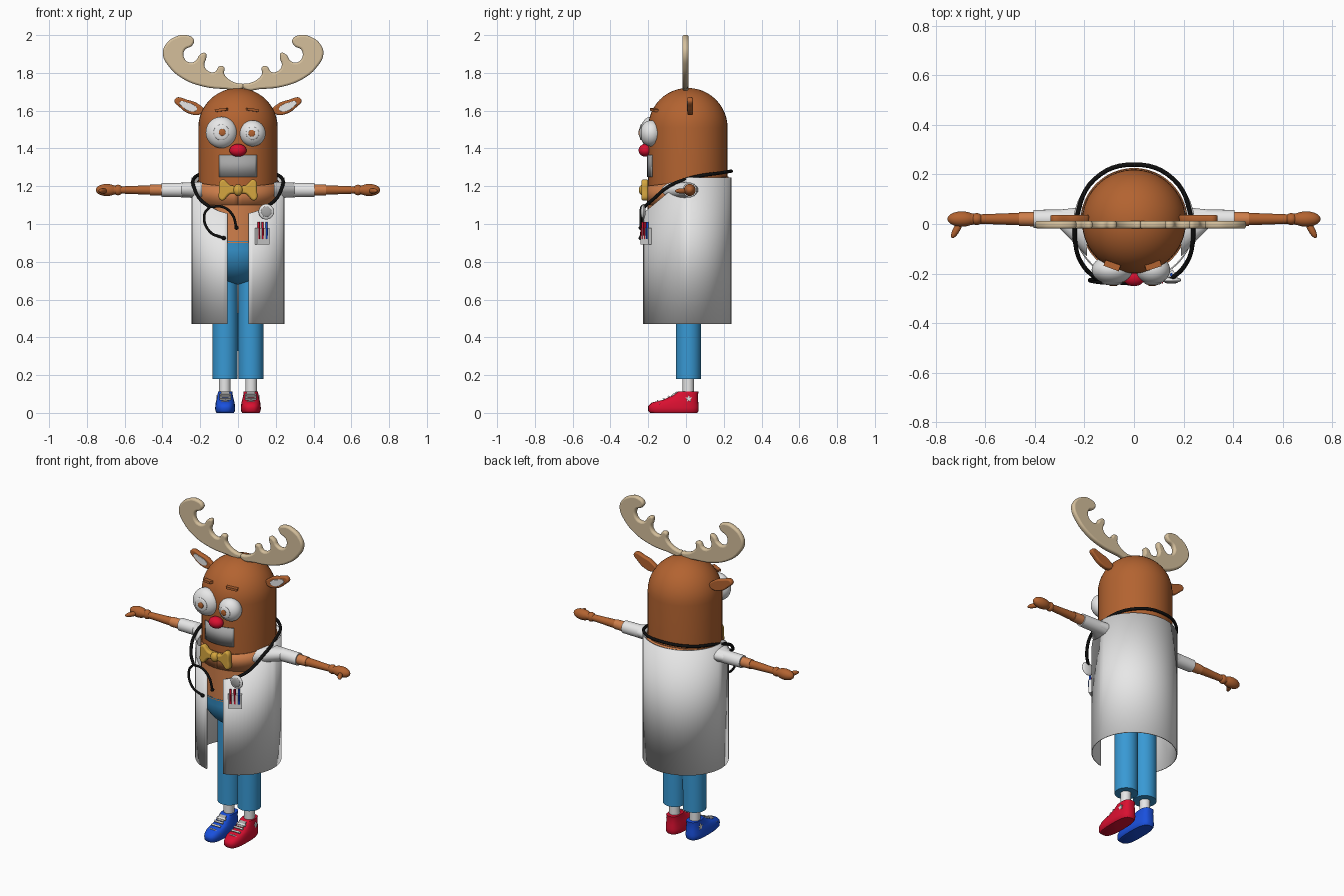
import bpy, bmesh, math
from math import sin, cos, pi
from mathutils import Vector

cube = bpy.data.objects.get("Cube")
if cube:
    bpy.data.objects.remove(cube)


def material(name, *rgb):
    m = bpy.data.materials.new(name)
    m.use_nodes = True
    m.diffuse_color = (*rgb, 1)
    m.node_tree.nodes["Principled BSDF"].inputs["Base Color"].default_value = (*rgb, 1)
    return m


brown = material("brown fur", .45, .125, .03)
light = material("light brown", .62, .21, .07)
tan = material("antler tan", .66, .52, .33)
white = material("white", .82, .82, .82)
grey = material("mouth grey", .38, .38, .38)
denim = material("trouser blue", .04, .32, .66)
red = material("red", .7, .005, .03)
blue = material("shoe blue", .01, .08, .72)
gold = material("gold", .66, .38, .05)
black = material("black", .005, .005, .005)

CY = .01  # body axis
SIDES = {"right": -1, "left": 1}


def finish(name, mesh, *mats, angle=40):
    ob = bpy.data.objects.new(name, mesh)
    bpy.context.collection.objects.link(ob)
    mesh.materials.clear()
    for m in mats:
        mesh.materials.append(m)
    bpy.ops.object.select_all(action="DESELECT")
    ob.select_set(True)
    bpy.context.view_layer.objects.active = ob
    bpy.ops.object.shade_smooth_by_angle(angle=math.radians(angle))
    return ob


def loft(name, rings, *mats, mat_rule=None, angle=40):
    """Skin a list of equal-length vertex rings and cap both ends."""
    bm = bmesh.new()
    loops = [[bm.verts.new(p) for p in ring] for ring in rings]
    n = len(loops[0])
    for k, (a, b) in enumerate(zip(loops, loops[1:])):
        for i in range(n):
            f = bm.faces.new((a[i], a[(i + 1) % n], b[(i + 1) % n], b[i]))
            f.material_index = mat_rule(k) if mat_rule else 0
    bm.faces.new(loops[0])
    bm.faces.new(loops[-1])
    bmesh.ops.recalc_face_normals(bm, faces=bm.faces)
    mesh = bpy.data.meshes.new(name)
    bm.to_mesh(mesh)
    bm.free()
    return finish(name, mesh, *mats, angle=angle)


def circle(n=40):
    return [(cos(2 * pi * i / n), sin(2 * pi * i / n)) for i in range(n)]


def lathe(name, profile, mat, x=0, y=CY):
    return loft(name, [[(x + r * c, y + r * s, z) for c, s in circle()] for r, z in profile], mat)


def limb(name, sections, mat, side):
    """Tube along x from (x, y, half depth, half height) sections."""
    return loft(name, [[(side * x, y + ry * c, 1.18 + rz * s) for c, s in circle(24)]
                       for x, y, ry, rz in sections], mat)


def ball(name, centre, size, mat):
    bm = bmesh.new()
    bmesh.ops.create_uvsphere(bm, u_segments=32, v_segments=20, radius=1)
    bmesh.ops.scale(bm, vec=size, verts=bm.verts)
    bmesh.ops.translate(bm, vec=centre, verts=bm.verts)
    mesh = bpy.data.meshes.new(name)
    bm.to_mesh(mesh)
    bm.free()
    return finish(name, mesh, mat, angle=80)


def box(name, centre, size, mat, turn=0):
    bm = bmesh.new()
    bmesh.ops.create_cube(bm, size=1)
    bmesh.ops.scale(bm, vec=size, verts=bm.verts)
    mesh = bpy.data.meshes.new(name)
    bm.to_mesh(mesh)
    bm.free()
    ob = finish(name, mesh, mat)
    ob.location = centre
    ob.rotation_euler.x = turn
    return ob


def curve_mesh(name, pts, mat, closed, handle="AUTO", **settings):
    cu = bpy.data.curves.new(name, "CURVE")
    for key, value in settings.items():
        setattr(cu, key, value)
    sp = cu.splines.new("BEZIER")
    sp.bezier_points.add(len(pts) - 1)
    for bp, p in zip(sp.bezier_points, pts):
        bp.co = p
        bp.handle_left_type = bp.handle_right_type = handle
    sp.use_cyclic_u = closed
    sp.resolution_u = 6
    tmp = bpy.data.objects.new(name, cu)
    mesh = bpy.data.meshes.new_from_object(tmp)
    bpy.data.objects.remove(tmp)
    return finish(name, mesh, mat, angle=50)


def plate(name, outline, mat, y, depth, bevel=.006, side=1, x=0, handle="AUTO"):
    """Rounded slab standing in the xz plane, cut from an outline."""
    ob = curve_mesh(name, [(side * u, z, 0) for u, z in outline], mat, True, handle,
                    dimensions="2D", fill_mode="BOTH", extrude=depth - bevel,
                    bevel_depth=bevel, bevel_resolution=2, offset=-bevel)
    ob.rotation_euler.x = pi / 2
    ob.location = (x, y, 0)
    return ob


def tube(name, pts, mat, radius=.009):
    return curve_mesh(name, pts, mat, False, dimensions="3D", bevel_depth=radius,
                      bevel_resolution=3, use_fill_caps=True)


def shell(name, r, a0, a1, z0, top, mat, thick, cy=CY, steps=64, wide=1):
    """Curved sheet around the body; angle zero faces the front."""
    bm = bmesh.new()
    cols = []
    for i in range(steps + 1):
        a = a0 + (a1 - a0) * i / steps
        x, y = wide * r * sin(a), cy - r * cos(a)
        cols.append([bm.verts.new((x, y, z)) for z in (z0, top(y))])
    for p, q in zip(cols, cols[1:]):
        bm.faces.new((p[0], q[0], q[1], p[1]))
    mesh = bpy.data.meshes.new(name)
    bm.to_mesh(mesh)
    bm.free()
    ob = finish(name, mesh, mat)
    mod = ob.modifiers.new("thickness", "SOLIDIFY")
    mod.thickness = thick
    mod.offset = 1
    return ob


# Head, shirt and trousers
dome = [(.21 * cos(t), .21 * sin(t)) for t in (i * pi / 24 for i in range(12))] + [(.004, .21)]
lathe("head", [(.21, 1.15)] + [(r, 1.51 + h) for r, h in dome], brown)
lathe("shirt", [(.213, .9), (.213, 1.2)], light)
shell("shirt_collar", .211, 0, 2 * pi, 1.1, lambda y: 1.225 + .12 * y, light, .005)
lathe("trouser_seat", [(r, .89 - h) for r, h in reversed(dome)] + [(.214, .91)], denim)

# Lab coat, open at the front with a sloping neckline
shell("coat", .231, .235, 2 * pi - .235, .47, lambda y: 1.245 + .85 * min(0, y),
      white, .006, cy=.003, wide=1.035)

# Face
shell("mouth", .21, -.48, .48, 1.25, lambda y: 1.365, grey, .006, steps=16)
ball("nose", (0, -.215, 1.39), (.045, .036, .034), red)
for label, x, z, r in (("right", -.088, 1.485, .083), ("left", .077, 1.48, .069)):
    ball(label + "_eye", (x, -.185, z), (r, .058, r), white)
    ball(label + "_iris", (x, -.238, z), (r / 2, .009, r / 2), white)
    ball(label + "_pupil", (x * .95, -.246, z), (.018, .005, .018), brown)
    brow = box(label + "_eyebrow", (x, -.168, 1.604), (.065, .025, .014), brown)
    brow.rotation_euler = (0, .12 if x > 0 else -.12, x * 4)

antler = [(0, 1.72), (.1, 1.715), (.22, 1.73), (.32, 1.77), (.39, 1.83), (.425, 1.9),
          (.41, 1.95), (.36, 1.99), (.3, 2), (.26, 1.975), (.27, 1.945), (.31, 1.92),
          (.31, 1.875), (.28, 1.855), (.25, 1.865), (.23, 1.895), (.2, 1.905),
          (.195, 1.88), (.205, 1.84), (.185, 1.81), (.15, 1.805), (.125, 1.835),
          (.1, 1.83), (.1, 1.795), (.075, 1.765), (.03, 1.745), (0, 1.74)]
ear = [(.18, 1.6), (.21, 1.635), (.26, 1.655), (.335, 1.66), (.305, 1.615), (.26, 1.585), (.2, 1.58)]
inner_ear = [(.27 + (u - .27) * .6, 1.622 + (z - 1.622) * .6) for u, z in ear]
bow = [(0, 1.195), (.04, 1.205), (.085, 1.235), (.1, 1.18), (.09, 1.125), (.04, 1.16), (0, 1.165)]

shoe_layers = [(0, -.19, .06, .045), (.01, -.2, .066, .052), (.026, -.2, .067, .053),
               (.036, -.2, .067, .052), (.055, -.18, .065, .05), (.068, -.125, .064, .046),
               (.09, -.075, .063, .041), (.112, -.045, .066, .038)]
star = [(r * sin(i * pi / 5), r * cos(i * pi / 5)) for i, r in enumerate((.02, .009) * 5)]

for label, s in SIDES.items():
    plate(label + "_antler", antler, tan, -.003, .016, .011, s, x=.027)
    plate(label + "_ear", ear, brown, .022, .015, .008, s)
    plate(label + "_inner_ear", inner_ear, white, .008, .004, .002, s)
    plate(label + "_bow", bow, gold, -.218, .018, .01, s)

    # Arms
    limb(label + "_shoulder", [(.19, -.03, .1, .045), (.3, .02, .038, .038)], white, s)
    limb(label + "_sleeve", [(.18, .02, .04, .04), (.405, .02, .037, .037)], white, s)
    limb(label + "_upper_arm", [(.38, .02, .03, .03), (.465, .02, .028, .028)], light, s)
    limb(label + "_forearm", [(.44, .02, .026, .026), (.62, .02, .019, .019),
                              (.66, .02, .024, .024)], brown, s)
    ball(label + "_hand", (s * .695, .02, 1.18), (.058, .031, .032), brown)
    ball(label + "_wrist", (s * .635, .02, 1.18), (.025, .024, .028), brown)
    thumb = ball(label + "_thumb", (0, 0, 0), (.014, .042, .014), brown)
    thumb.location, thumb.rotation_euler.z = (s * .715, -.02, 1.175), s * .5

    # Legs and socks
    lathe(label + "_trouser_leg", [(.066, .18), (.067, .4), (.066, .8)], denim, s * .068, .013)
    lathe(label + "_sock", [(.03, .08), (.03, .2)], white, s * .07, .012)

    # Shoes, with a pale welt between sole and upper
    paint = red if s > 0 else blue
    sx = s * .068
    rings = []
    for z, front, back, w in shoe_layers:
        mid, half = (front + back) / 2, (back - front) / 2
        rings.append([(sx + w * math.copysign(abs(c) ** .7, c),
                       mid + half * math.copysign(abs(d) ** .7, d), z) for c, d in circle(32)])
    loft(label + "_shoe", rings, paint, white, mat_rule=lambda k: int(k == 2), angle=50)
    box(label + "_tongue", (sx, -.062, .099), (.045, .008, .04), grey, -.95)
    for k in range(3):
        box(label + "_lace", (sx, -.118 + k * .026, .074 + k * .012), (.06, .01, .008), white, .5)
    toe = tube(label + "_toe_trim", [(sx - .045, -.14, .045), (sx, -.15, .064),
                                     (sx + .045, -.14, .045)], white, .004)
    badge = plate(label + "_badge", star, white, 0, .003, .001, handle="VECTOR")
    badge.rotation_euler.z = s * pi / 2
    badge.location = (sx + s * .043, .015, .075)

ball("bow_knot", (0, -.226, 1.18), (.026, .024, .03), gold)

# Stethoscope
half = [(.15, -.222, 1.09), (.2, -.175, 1.13), (.235, -.09, 1.2), (.23, .03, 1.245), (.16, .18, 1.27)]
tube("stethoscope_tube", half + [(0, .24, 1.28)] + [(-x, y, z) for x, y, z in reversed(half)], black)
fork = Vector((-.15, -.222, 1.09))
tube("ear_tube_outer", [fork, (-.178, -.225, 1.05), (-.15, -.235, .96), (-.075, -.24, .925)], black, .007)
tube("ear_tube_inner", [fork, (-.08, -.235, 1.09), (-.03, -.24, 1.05), (-.008, -.24, .98)], black, .007)
for tip in ((-.075, -.24, .925), (-.008, -.24, .98)):
    ball("ear_tip", tip, (.011, .011, .011), black)
ball("chest_piece", (.15, -.226, 1.065), (.041, .012, .041), white)
ball("chest_piece_face", (.15, -.234, 1.065), (.028, .007, .028), grey)

# Pocket and pens
turn = .55
pocket = box("pocket", (.128, -.212, .935), (.078, .018, .085), white)
pocket.rotation_euler.z = turn
for k, ink in enumerate((red, red, blue)):
    d = (k - 1) * .024
    lathe("pen", [(.006, .92), (.006, 1.01)], ink, .13 + d * cos(turn), -.217 + d * sin(turn))
    lathe("pen_clip", [(.003, .94), (.003, .98)], ink, .135 + d * cos(turn), -.225 + d * sin(turn))
